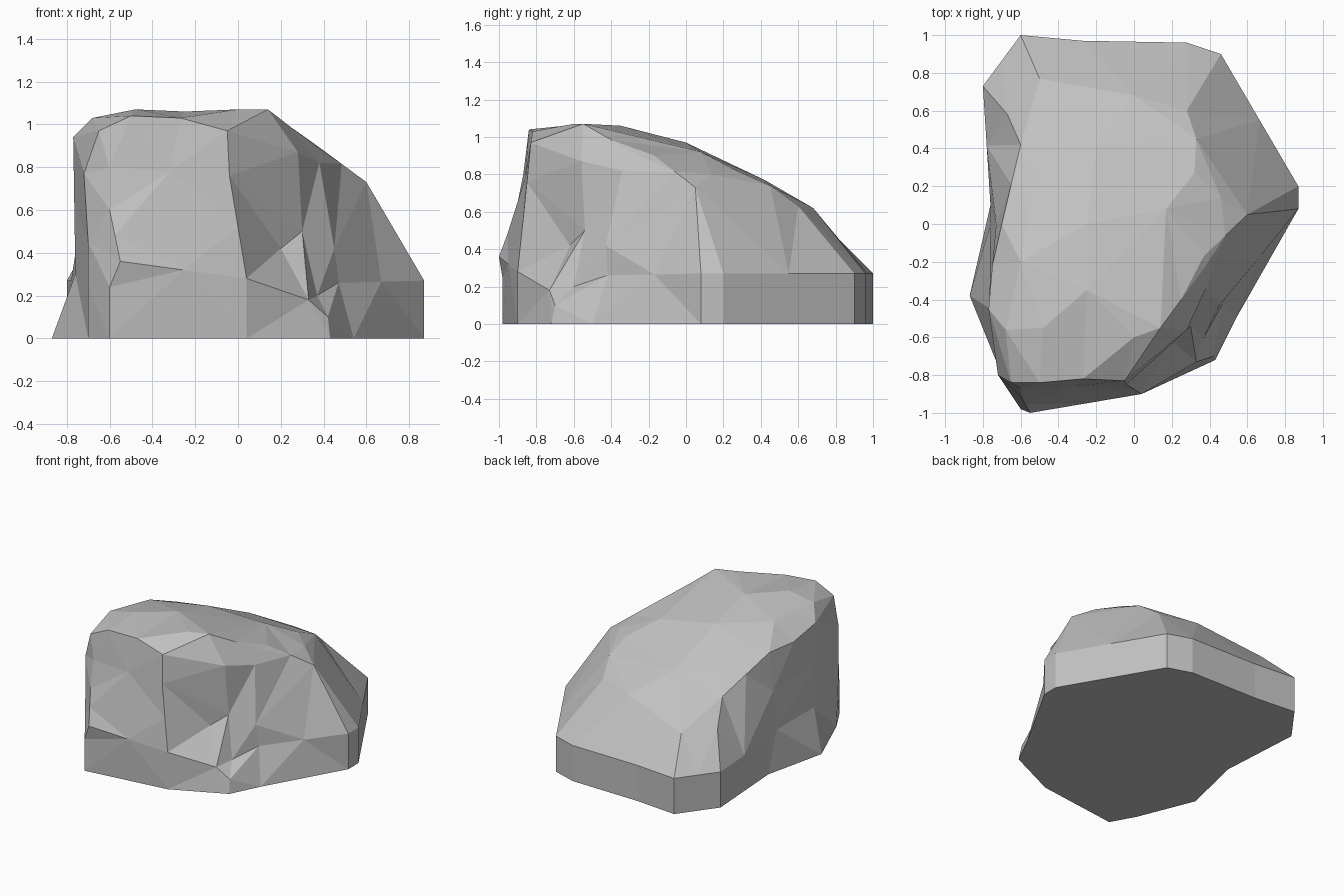
import bpy
import bmesh
from mathutils import Vector

default_cube = bpy.data.objects.get("Cube")
if default_cube:
    bpy.data.objects.remove(default_cube, do_unlink=True)

# Footprint outline on the ground (x, y), counter-clockwise from the front
footprint = [
    (-0.6, -0.98), (0.04, -0.9), (0.43, -0.72), (0.54, -0.5),
    (0.87, 0.08), (0.87, 0.2), (0.46, 0.9), (0.28, 0.96),
    (-0.27, 0.97), (-0.6, 1), (-0.8, 0.73), (-0.76, 0.1),
    (-0.87, -0.38), (-0.7, -0.8),
]
skirt_height = 0.27

# Steep front face, from its foot up to the rim
front_face = {
    "foot_left": (-0.55, -1, 0.36),
    "foot_right": (0.04, -0.9, 0.28),
    "shoulder_right": (-0.04, -0.85, 0.76),
    "rim_right": (-0.05, -0.83, 0.97),
    "rim_middle": (-0.27, -0.82, 1.03),
    "rim_left": (-0.5, -0.84, 1.04),
    "rim_corner": (-0.65, -0.84, 0.97),
}

# Narrow strip that turns the front face into the left wall
left_corner = {
    "strip_foot": (-0.6, -0.98, 0.24),
    "strip_middle": (-0.6, -0.91, 0.6),
    "strip_top": (-0.6, -0.87, 0.8),
    "strip_back_foot": (-0.7, -0.82, 0.24),
    "strip_back_middle": (-0.7, -0.83, 0.45),
    "strip_back_top": (-0.72, -0.8, 0.77),
}

# Chipped front corner on the right
chipped_corner = {
    "chip_lip": (0.33, -0.73, 0.18),
    "chip_foot": (0.42, -0.7, 0.1),
    "chip_floor": (0.37, -0.6, 0.2),
    "chip_side_left": (0.2, -0.62, 0.42),
    "chip_heart": (0.3, -0.54, 0.5),
    "chip_side_right": (0.45, -0.43, 0.42),
    "chip_top_left": (0.28, -0.56, 0.87),
    "chip_top_right": (0.38, -0.34, 0.82),
    "chip_end": (0.47, -0.42, 0.26),
}

# Hollowed left wall and its upper rim
left_wall = {
    "wall_foot_front": (-0.76, -0.45, 0.3),
    "wall_foot_middle": (-0.76, 0, 0.3),
    "wall_top_front": (-0.77, -0.45, 0.94),
    "wall_top_dip": (-0.75, -0.22, 0.88),
    "wall_top_middle": (-0.7, 0, 0.87),
    "wall_top_back": (-0.6, 0.42, 0.67),
    "wall_end": (-0.67, 0.58, 0.5),
}

# Crown and the long slope running down to the back
crown = {
    "crown_left": (-0.68, -0.56, 1.03),
    "crown_front": (-0.48, -0.55, 1.07),
    "crown_corner": (0, -0.6, 1.07),
    "crown_right": (0.14, -0.55, 1.07),
    "crown_back": (-0.25, -0.35, 1.06),
    "crown_side": (-0.6, -0.2, 1),
    "ridge_front": (0.36, -0.25, 0.9),
    "ridge_step": (0.37, -0.17, 0.9),
    "ridge_end": (0.6, 0.05, 0.73),
}
back_slope = {
    "slope_top": (-0.25, 0, 0.97),
    "slope_top_left": (-0.56, 0.05, 0.9),
    "slope_top_right": (0.17, 0.08, 0.92),
    "slope_notch": (0.46, 0.14, 0.8),
    "slope_edge_upper": (0.32, 0.27, 0.82),
    "slope_edge_middle": (0.33, 0.45, 0.74),
    "slope_edge_lower": (0.28, 0.6, 0.63),
    "slope_low": (0, 0.68, 0.62),
    "slope_low_left": (-0.5, 0.77, 0.5),
    "slope_left": (-0.5, 0.25, 0.8),
    "slope_middle": (-0.2, 0.42, 0.77),
}

# Long straight edges that get an extra point halfway along
long_edges = [
    ("foot_left", "foot_right"),
    ("foot_right", "shoulder_right"),
    ("strip_top", "shoulder_right"),
    ("strip_middle", "foot_left"),
    ("wall_foot_front", "wall_top_front"),
    ("wall_foot_middle", "wall_top_middle"),
    ("wall_top_middle", "wall_top_back"),
    ("crown_right", "ridge_front"),
    ("ridge_step", "ridge_end"),
]


def halfway(a, b):
    return (Vector(a) + Vector(b)) / 2


def wrap_points(points, centre, roundness):
    """Join points into a closed skin: hull a puffed-up copy, then settle it."""
    bm = bmesh.new()
    true_place = {}
    for point in points:
        ray = Vector(point) - centre
        vert = bm.verts.new(ray.normalized() * ray.length ** (1 - roundness))
        true_place[vert] = Vector(point)
    bmesh.ops.convex_hull(bm, input=list(bm.verts), use_existing_faces=False)
    for vert in bm.verts:
        vert.co = true_place[vert]
    return bm


# Ground outline, plus a low upright skirt around the right side and the back
points = [(x, y, 0) for x, y in footprint]
points.append((0, 0, 0))
skirt = [(x, y, skirt_height) for x, y in footprint if y > 0]
points += skirt
points += [halfway(a, b) for a, b in zip(skirt, skirt[1:])]
points.append(halfway(chipped_corner["chip_end"], skirt[0]))

# Gather the upper parts of the boulder
named = {**front_face, **left_corner, **chipped_corner,
         **left_wall, **crown, **back_slope}
points += named.values()
points += [halfway(named[a], named[b]) for a, b in long_edges]

# Puff up only as far as needed for every hollow point to join the skin
for roundness in (0.4, 0.6, 0.8, 0.9, 1):
    rock = wrap_points(points, Vector((-0.05, 0, 0.35)), roundness)
    if roundness == 1 or all(vert.link_faces for vert in rock.verts):
        break
    rock.free()

bmesh.ops.recalc_face_normals(rock, faces=list(rock.faces))
bmesh.ops.dissolve_limit(rock, angle_limit=0.03,
                         verts=list(rock.verts), edges=list(rock.edges))

mesh = bpy.data.meshes.new("boulder")
rock.to_mesh(mesh)
rock.free()
boulder = bpy.data.objects.new("boulder", mesh)
bpy.context.scene.collection.objects.link(boulder)

# Plain grey stone, flat shaded
stone = bpy.data.materials.new("grey_stone")
stone.use_nodes = True
grey = (0.53, 0.53, 0.53, 1)
stone.diffuse_color = grey
stone.node_tree.nodes["Principled BSDF"].inputs["Base Color"].default_value = grey
mesh.materials.append(stone)
for face in mesh.polygons:
    face.use_smooth = False
